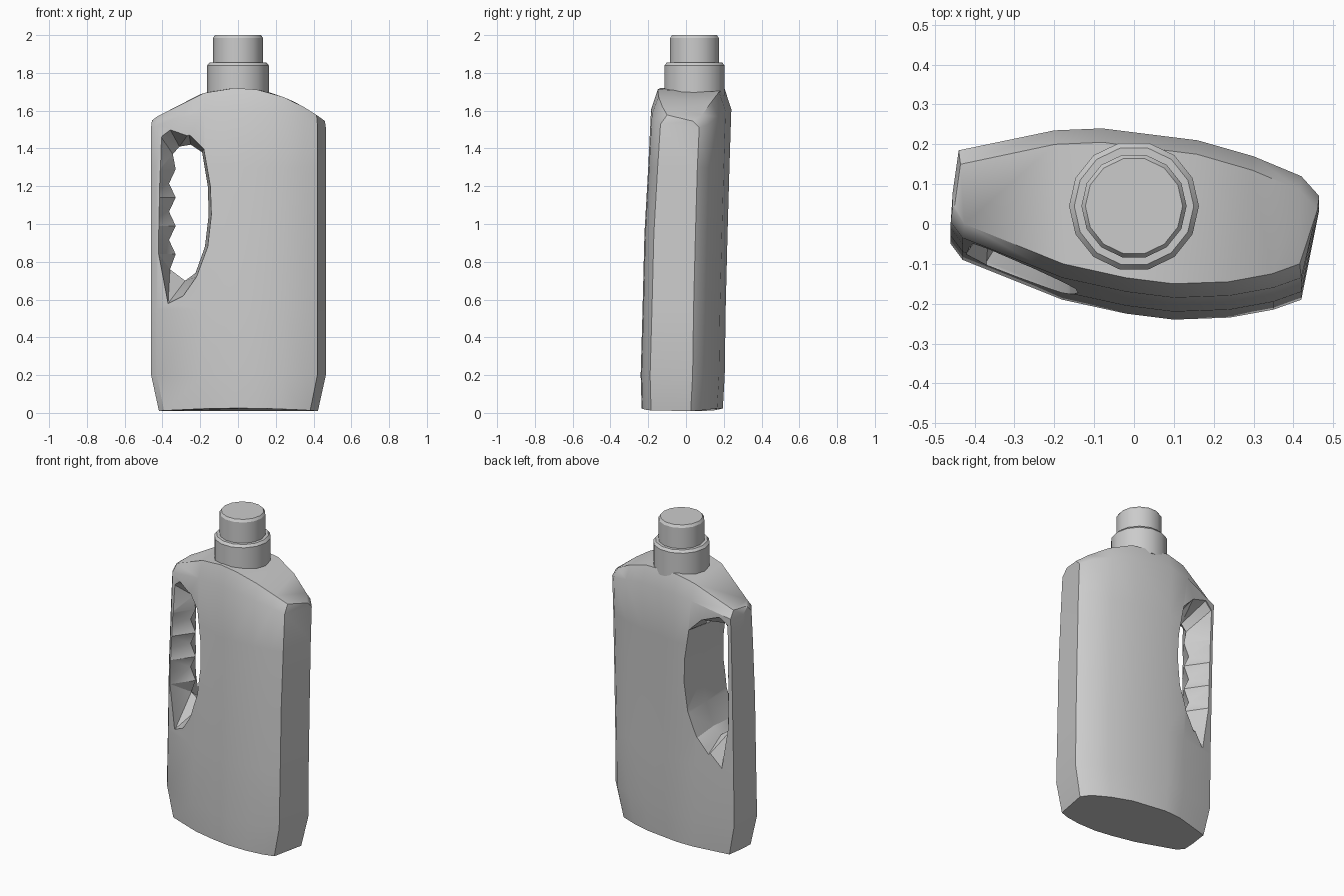
import bpy
import bmesh
import math

cube = bpy.data.objects.get("Cube")
if cube:
    bpy.data.objects.remove(cube, do_unlink=True)

plastic = bpy.data.materials.new("grey plastic")
plastic.use_nodes = True
GREY = (0.6, 0.6, 0.6, 1)
plastic.diffuse_color = GREY
plastic.node_tree.nodes["Principled BSDF"].inputs["Base Color"].default_value = GREY


def loft(name, rings, strip_cap=False):
    """Skin closed rings of equal length and cap both ends."""
    bm = bmesh.new()
    loops = [[bm.verts.new(p) for p in ring] for ring in rings]
    n = len(loops[0])
    for a, b in zip(loops, loops[1:]):
        for i in range(n):
            j = (i + 1) % n
            bm.faces.new((a[i], a[j], b[j], b[i]))
    bm.faces.new(loops[0])
    top = loops[-1]
    if strip_cap:
        for i in range(n // 2 - 1):
            bm.faces.new((top[i], top[i + 1], top[n - 2 - i], top[n - 1 - i]))
    else:
        bm.faces.new(top)
    bmesh.ops.triangulate(bm, faces=[f for f in bm.faces if len(f.verts) == 4])
    bmesh.ops.recalc_face_normals(bm, faces=bm.faces)
    mesh = bpy.data.meshes.new(name)
    bm.to_mesh(mesh)
    bm.free()
    mesh.materials.append(plastic)
    obj = bpy.data.objects.new(name, mesh)
    bpy.context.collection.objects.link(obj)
    return obj


def smooth(obj, degrees):
    bpy.ops.object.select_all(action="DESELECT")
    obj.select_set(True)
    bpy.context.view_layer.objects.active = obj
    bpy.ops.object.shade_smooth_by_angle(angle=math.radians(degrees))


# Bottle body: skewed oval plan, leaning slightly back, with an arched shoulder
front = [(-0.46, -0.03), (-0.43, -0.07), (-0.18, -0.17), (-0.02, -0.205),
         (0.1, -0.22), (0.24, -0.215), (0.35, -0.195), (0.42, -0.17)]
back = [(-0.455, 0.06), (-0.44, 0.165), (-0.2, 0.215), (-0.08, 0.22),
        (0.16, 0.19), (0.3, 0.15), (0.42, 0.1), (0.465, 0.05)]


def body_ring(z, x_scale, front_shift, back_shift, arch=0):
    ring = []
    for side, shift in ((front, front_shift), (back[::-1], back_shift)):
        for x, y in side:
            rise = max(0, 1 - (x / 0.465) ** 2)
            ring.append((x * x_scale, y + shift, z + arch * rise))
    return ring


body = loft("bottle_body", [
    body_ring(0.01, 0.91, -0.015, -0.025, 0.015),
    body_ring(0.2, 1, -0.02, -0.015),
    body_ring(0.55, 1, -0.01, -0.01),
    body_ring(0.95, 1, 0, 0),
    body_ring(1.3, 1, 0.02, 0.01),
    body_ring(1.51, 1, 0.035, 0.02, 0.1),
    body_ring(1.545, 0.99, 0.07, -0.015, 0.175),
], strip_cap=True)

# Handle opening: flared outline on both faces, finger grips in the middle
flare = [(-0.42, 1.48), (-0.37, 1.52), (-0.26, 1.48), (-0.18, 1.4),
         (-0.145, 1.2), (-0.14, 1.05), (-0.16, 0.88), (-0.22, 0.72),
         (-0.29, 0.62), (-0.37, 0.58)]
opening = [(-0.345, 1.37), (-0.31, 1.41), (-0.25, 1.42), (-0.19, 1.38),
           (-0.16, 1.2), (-0.155, 1.05), (-0.175, 0.88), (-0.225, 0.74),
           (-0.28, 0.7), (-0.36, 0.76)]
for i in range(7):
    z = 0.84 + i * 0.075
    flare.append((-0.42, z))
    opening.append((-0.33 if i % 2 == 0 else -0.365, z))


def flare_ring(y, slope, extra, tip=0):
    return [(x, y + slope * (x + 0.43) + extra, z - (tip if z < 0.6 else 0))
            for x, z in flare]


cutter = loft("handle_cutter", [
    flare_ring(-0.07, -0.4, -0.25),
    flare_ring(-0.07, -0.4, 0),
    [(x, 0.05, z) for x, z in opening],
    flare_ring(0.18, 0.2, 0, 0.06),
    flare_ring(0.18, 0.2, 0.25, 0.06),
])
cutter.hide_render = True
cut = body.modifiers.new("handle_opening", "BOOLEAN")
cut.operation = "DIFFERENCE"
cut.solver = "EXACT"
cut.object = cutter
bpy.context.view_layer.update()
graph = bpy.context.evaluated_depsgraph_get()
carved = bpy.data.meshes.new_from_object(body.evaluated_get(graph))
body.modifiers.clear()
body.data = carved
bpy.data.objects.remove(cutter, do_unlink=True)
smooth(body, 32)


# Neck collar and cap
def turned(name, profile, sides=14):
    rings = []
    for r, z in profile:
        angles = [math.tau * i / sides for i in range(sides)]
        rings.append([(r * math.cos(a), 0.045 + r * math.sin(a), z) for a in angles])
    obj = loft(name, rings)
    smooth(obj, 30)


turned("neck_collar", [(0.163, 1.68), (0.163, 1.84), (0.15, 1.855)])
turned("cap", [(0.132, 1.84), (0.132, 1.985), (0.122, 2.0)])
